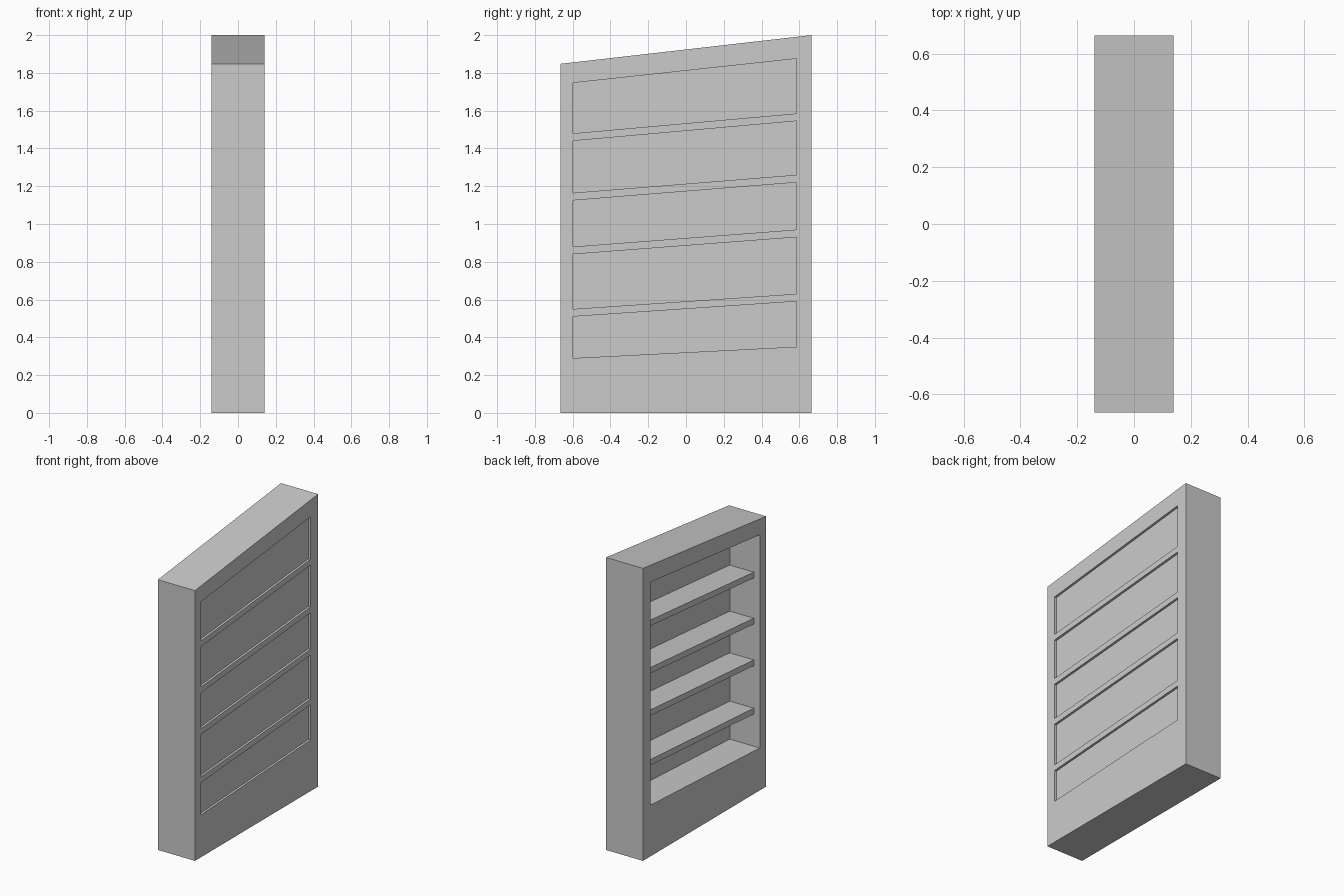
import bpy, bmesh

if "Cube" in bpy.data.objects:
    bpy.data.objects.remove(bpy.data.objects["Cube"])

D = 0.14                      # half depth of the case
OUTER = [(-0.665, 0), (0.665, 0), (0.665, 2.0), (-0.665, 1.848)]
Y0, Y1 = -0.597, 0.584        # sides of the opening
INNER = [(Y0, 0.29), (Y1, 0.35), (Y1, 1.875), (Y0, 1.747)]


def finish(name, bm):
    bmesh.ops.recalc_face_normals(bm, faces=bm.faces)
    mesh = bpy.data.meshes.new(name)
    bm.to_mesh(mesh)
    bm.free()
    bpy.context.collection.objects.link(bpy.data.objects.new(name, mesh))


def loop(bm, x, pts):
    return [bm.verts.new((x, y, z)) for y, z in pts]


def bridge(bm, a, b):
    n = len(a)
    for i in range(n):
        j = (i + 1) % n
        bm.faces.new((a[i], a[j], b[j], b[i]))


def slab(name, pts, x0, x1):
    """Side outline extruded along x."""
    bm = bmesh.new()
    a, b = loop(bm, x0, pts), loop(bm, x1, pts)
    bm.faces.new(a)
    bm.faces.new(b)
    bridge(bm, a, b)
    finish(name, bm)


# Case: slant-topped ring with a through opening
bm = bmesh.new()
rings = [loop(bm, -D, OUTER), loop(bm, D, OUTER), loop(bm, D, INNER), loop(bm, -D, INNER)]
for i in range(4):
    bridge(bm, rings[i], rings[(i + 1) % 4])
finish("case_frame", bm)

# Back panel, slightly recessed in the opening
slab("back_panel", INNER, 0.087, 0.125)

# Tilted shelves: top height at each end of the opening
T = 0.04
for i, (za, zb) in enumerate([(0.55, 0.63), (0.88, 0.97), (1.165, 1.26), (1.48, 1.585)]):
    slab(f"shelf_{i + 1}", [(Y0, za - T), (Y1, zb - T), (Y1, zb), (Y0, za)], -0.095, D)
